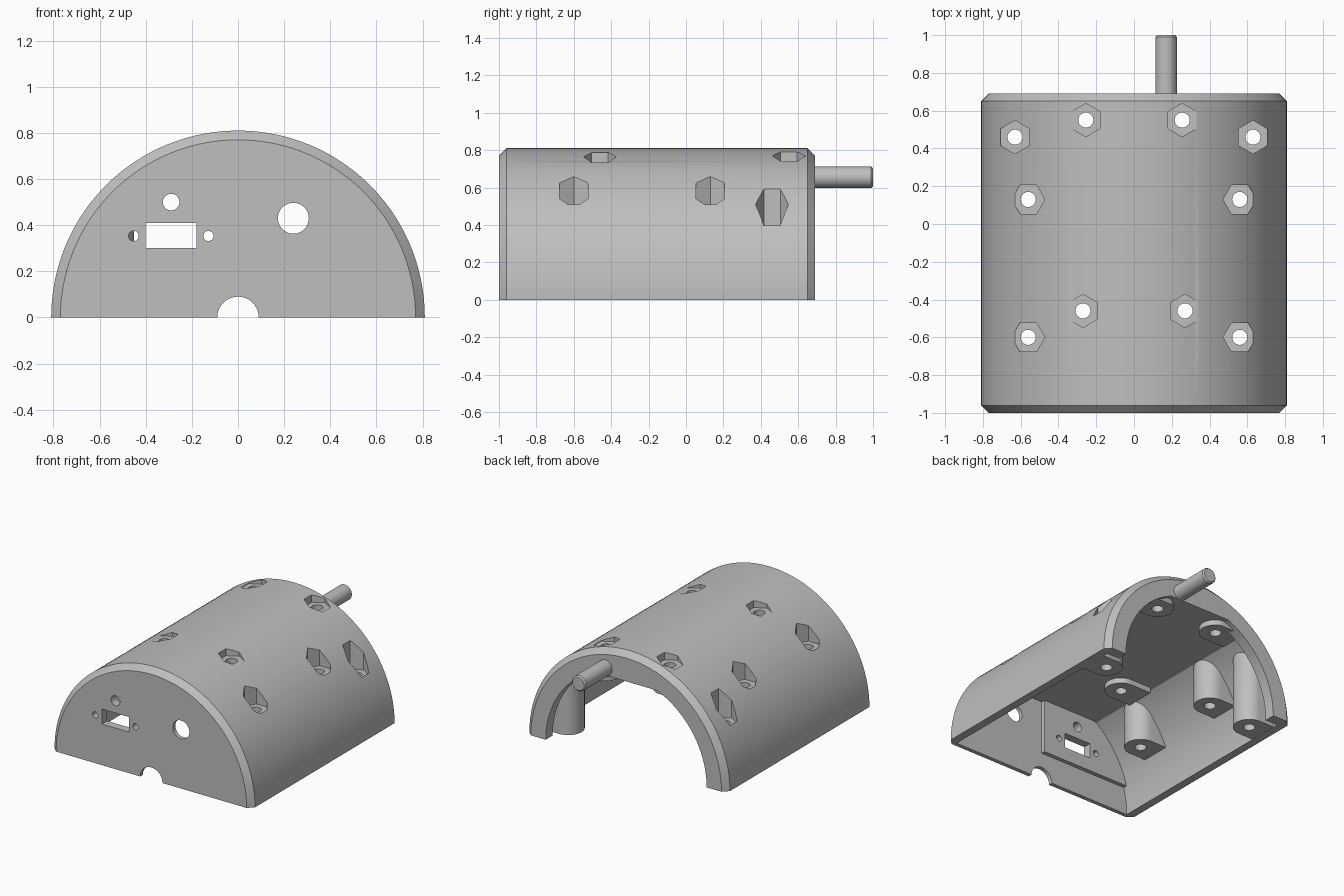
import bpy, bmesh, math
from mathutils import Matrix, Vector

if "Cube" in bpy.data.objects:
    bpy.data.objects.remove(bpy.data.objects["Cube"], do_unlink=True)

grey = bpy.data.materials.new("plain grey")
grey.use_nodes = True
colour = (0.52, 0.52, 0.52, 1)
grey.diffuse_color = colour
grey.node_tree.nodes["Principled BSDF"].inputs["Base Color"].default_value = colour


def finish(name, bm):
    bmesh.ops.recalc_face_normals(bm, faces=bm.faces)
    mesh = bpy.data.meshes.new(name)
    bm.to_mesh(mesh)
    bm.free()
    mesh.materials.append(grey)
    obj = bpy.data.objects.new(name, mesh)
    bpy.context.collection.objects.link(obj)
    return obj


def loft(bm, rings):
    """Join rings of points into one closed solid."""
    rows = [[bm.verts.new(p) for p in ring] for ring in rings]
    n = len(rows[0])
    for a, b in zip(rows, rows[1:]):
        for i in range(n):
            bm.faces.new((a[i], a[(i + 1) % n], b[(i + 1) % n], b[i]))
    bm.faces.new(rows[0])
    bm.faces.new(rows[-1])


def arch(name, stations, floor=0.0, ceiling=9.0, steps=72):
    """Half-round solid along y from (y, radius) stations."""
    bm = bmesh.new()
    rings = []
    for y, r in stations:
        ring = []
        for i in range(steps + 1):
            a = math.pi * i / steps
            ring.append((r * math.cos(a), y, min(r * math.sin(a), ceiling)))
        if floor < 0:
            ring += [(-r, y, floor), (r, y, floor)]
        rings.append(ring)
    loft(bm, rings)
    return finish(name, bm)


def cylinder(bm, centre, r, depth, sides=32, axis="Z", turn=0.0):
    m = Matrix.Translation(centre)
    if axis == "Y":
        m = m @ Matrix.Rotation(math.pi / 2, 4, "X")
    m = m @ Matrix.Rotation(turn, 4, "Z")
    bmesh.ops.create_cone(bm, cap_ends=True, segments=sides, radius1=r,
                          radius2=r, depth=depth, matrix=m)


def box(bm, lo, hi):
    lo, hi = Vector(lo), Vector(hi)
    m = Matrix.Translation((lo + hi) / 2) @ Matrix.Diagonal((*(hi - lo), 1))
    bmesh.ops.create_cube(bm, size=1, matrix=m)


def combine(target, tool, operation):
    mod = target.modifiers.new("combine", "BOOLEAN")
    mod.operation = operation
    mod.solver = "EXACT"
    mod.object = tool
    bpy.context.view_layer.objects.active = target
    bpy.ops.object.modifier_apply(modifier=mod.name)
    bpy.data.objects.remove(tool, do_unlink=True)


# Half-round outer body with chamfered ends, hollowed, with a lip at the back
shell = arch("shell", [(-1, 0.77), (-0.96, 0.81), (0.65, 0.81), (0.69, 0.77)])
combine(shell, arch("cavity", [(-0.97, 0.75), (0.61, 0.75)], -0.2, 0.6), "DIFFERENCE")
combine(shell, arch("opening", [(0.5, 0.65), (0.8, 0.65)], -0.2, 0.6), "DIFFERENCE")

# Thicker pad behind the port side of the front wall
pad = arch("wall_pad", [(-0.985, 0.77), (-0.94, 0.77)])
bm = bmesh.new()
box(bm, (-0.9, -1.1, 0.2), (0, -0.8, 0.7))
combine(pad, finish("pad_area", bm), "INTERSECT")
combine(shell, pad, "UNION")

# Screw positions: x, y, underside height, nut seat height, nut turn, tail end
half = math.pi / 6
screws = [(0.56, -0.6, 0.29, 0.51, half, 0.8), (0.56, 0.13, 0.29, 0.51, half, 0.8),
          (0.63, 0.46, 0.003, 0.38, 0, 0.8),
          (0.27, -0.46, 0.56, 0.735, 0, 0.44), (0.255, 0.55, 0.56, 0.735, 0, 0.42)]
both = [(s * x, y, low, seat, turn, s * tail, s)
        for x, y, low, seat, turn, tail in screws for s in (1, -1)]

# Screw posts: round towards the middle, running out into the shell
bm = bmesh.new()
r = 0.11
for x, y, low, seat, turn, tail, s in both:
    outline = [(x - s * r * math.cos(a), y + r * math.sin(a))
               for a in (math.pi * (i / 20 - 0.5) for i in range(21))]
    outline += [(tail, y + r), (tail, y - r)]
    loft(bm, [[(px, py, z) for px, py in outline] for z in (low, 0.9)])
posts = finish("posts", bm)
combine(posts, arch("post_limit", [(-0.97, 0.785), (0.655, 0.785)]), "INTERSECT")
combine(shell, posts, "UNION")

# Hexagonal nut recesses, then the screw holes through them
nuts, holes = bmesh.new(), bmesh.new()
for x, y, low, seat, turn, tail, s in both:
    cylinder(nuts, (x, y, seat + 0.25), 0.088, 0.5, 6, "Z", turn)
    cylinder(holes, (x, y, 0.4), 0.04, 1.4, 24)
combine(shell, finish("nut_recesses", nuts), "DIFFERENCE")
combine(shell, finish("screw_holes", holes), "DIFFERENCE")

# Openings in the front wall and the cable notch
bm = bmesh.new()
for x, z, rad in [(-0.29, 0.5, 0.036), (-0.453, 0.353, 0.022), (-0.128, 0.353, 0.022),
                  (0.24, 0.43, 0.067), (0, 0, 0.09)]:
    cylinder(bm, (x, -1, z), rad, 0.3, 40, "Y")
box(bm, (-0.4, -1.1, 0.3), (-0.18, -0.85, 0.41))
combine(shell, finish("wall_openings", bm), "DIFFERENCE")

# Rear pin with a small end chamfer
bm = bmesh.new()
rings = []
for y, rad in [(0.63, 0.057), (0.99, 0.057), (1.0, 0.048)]:
    rings.append([(0.17 + rad * math.cos(math.tau * i / 40), y,
                   0.655 + rad * math.sin(math.tau * i / 40)) for i in range(40)])
loft(bm, rings)
pin = finish("rear_pin", bm)

for obj in (shell, pin):
    bpy.ops.object.select_all(action="DESELECT")
    obj.select_set(True)
    bpy.context.view_layer.objects.active = obj
    bpy.ops.object.shade_smooth_by_angle(angle=math.radians(25))
